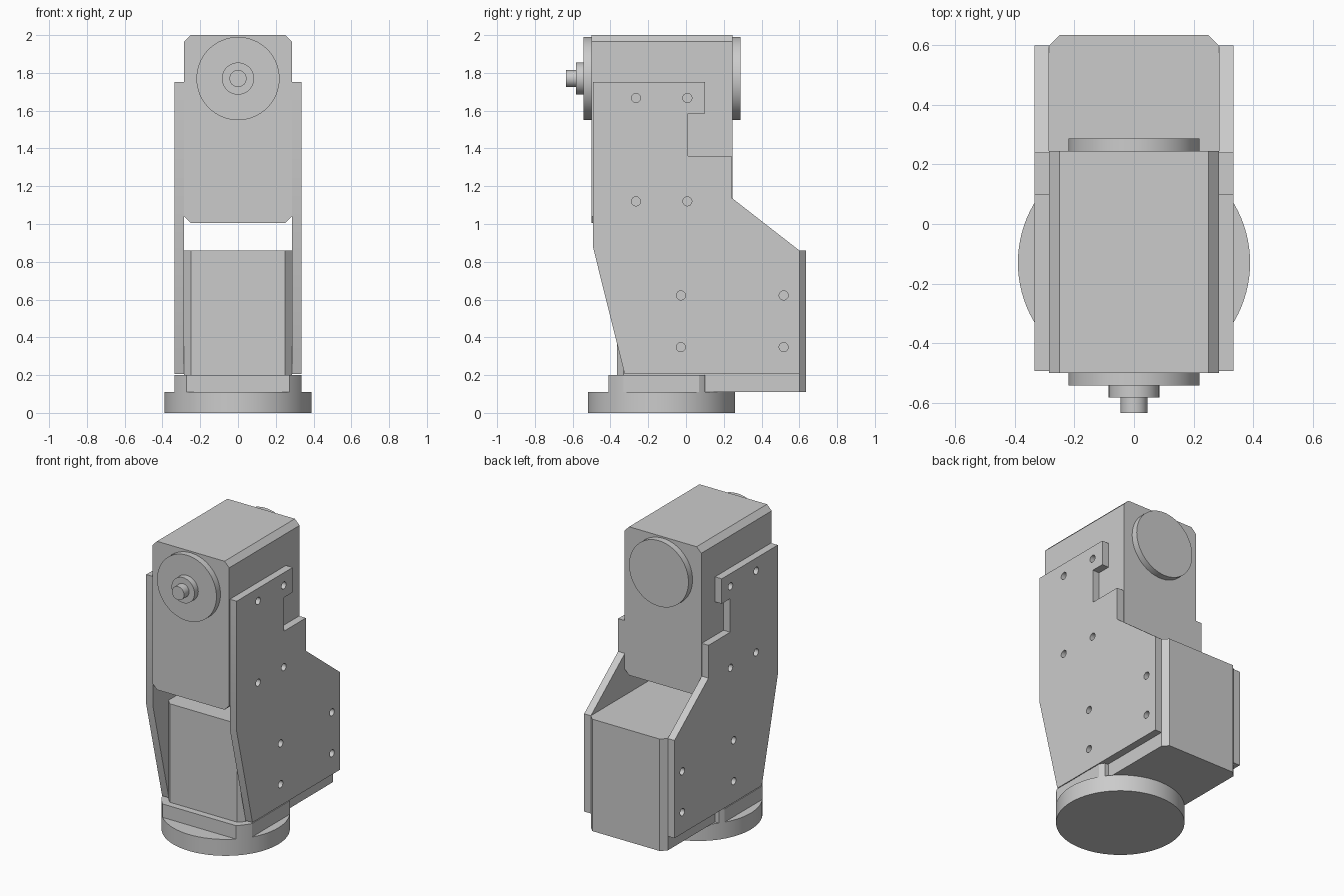
import bpy, bmesh, math
from mathutils import Matrix

old = bpy.data.objects.get("Cube")
if old:
    bpy.data.objects.remove(old, do_unlink=True)

GREY = (0.6, 0.6, 0.6, 1.0)
grey = bpy.data.materials.new("plain grey")
grey.use_nodes = True
grey.diffuse_color = GREY
grey.node_tree.nodes["Principled BSDF"].inputs["Base Color"].default_value = GREY

# Each axis maps a flat outline (u, v) and its depth w into the model
FRAMES = {
    "X": Matrix(((0, 0, 1), (1, 0, 0), (0, 1, 0))),   # u = y, v = z
    "Y": Matrix(((0, 1, 0), (0, 0, 1), (1, 0, 0))),   # u = z, v = x
    "Z": Matrix.Identity(3),                          # u = x, v = y
}


def arc(u, v, r, start, end, n):
    steps = [start + (end - start) * i / n for i in range(n + 1)]
    return [(u + r * math.cos(a), v + r * math.sin(a)) for a in steps]


def circle(u, v, r, n=64):
    return arc(u, v, r, 0, math.tau, n)[:-1]


def chamfered(u0, u1, v0, v1, c):
    return [(u0 + c, v0), (u1 - c, v0), (u1, v0 + c), (u1, v1 - c),
            (u1 - c, v1), (u0 + c, v1), (u0, v1 - c), (u0, v0 + c)]


def extrude(name, axis, low, high, outline, holes=()):
    """Solid from a closed outline, with optional holes, between two depths."""
    curve = bpy.data.curves.new(name, "CURVE")
    curve.dimensions = "2D"
    curve.fill_mode = "BOTH"
    curve.extrude = (high - low) / 2
    for ring in (outline, *holes):
        spline = curve.splines.new("POLY")
        spline.points.add(len(ring) - 1)
        for point, (u, v) in zip(spline.points, ring):
            point.co = (u, v, 0, 1)
        spline.use_cyclic_u = True
    obj = bpy.data.objects.new(name, curve)
    bpy.context.collection.objects.link(obj)
    bpy.ops.object.select_all(action="DESELECT")
    obj.select_set(True)
    bpy.context.view_layer.objects.active = obj
    bpy.ops.object.convert(target="MESH")
    obj = bpy.context.view_layer.objects.active
    mesh = obj.data
    mesh.transform(FRAMES[axis].to_4x4() @ Matrix.Translation((0, 0, (low + high) / 2)))
    bm = bmesh.new()
    bm.from_mesh(mesh)
    bmesh.ops.remove_doubles(bm, verts=bm.verts, dist=0.0001)
    bmesh.ops.recalc_face_normals(bm, faces=bm.faces)
    bm.to_mesh(mesh)
    bm.free()
    mesh.materials.clear()
    mesh.materials.append(grey)
    bpy.ops.object.shade_smooth_by_angle(angle=math.radians(30))
    return obj


# Round base
BASE_Y, BASE_R = -0.13, 0.39
extrude("base_disc", "Z", 0, 0.11, circle(0, BASE_Y, BASE_R, 96))

# Base collar: the same circle trimmed flat at the sides, front and back
side = math.acos(0.335 / BASE_R)
front = math.asin(-0.28 / BASE_R)
back = math.asin(0.23 / BASE_R)
half = arc(0, BASE_Y, BASE_R, front, -side, 8) + arc(0, BASE_Y, BASE_R, side, back, 4)
extrude("base_collar", "Z", 0.11, 0.2, half + [(-x, y) for x, y in reversed(half)])

# Two motor bodies with chamfered long edges
extrude("lower_motor", "Z", 0.11, 0.86, chamfered(-0.285, 0.285, -0.365, 0.635, 0.035))
extrude("upper_motor", "Y", -0.5, 0.245, chamfered(1.005, 2.0, -0.285, 0.285, 0.035))

# Discs and shaft of the upper motor
SHAFT_Z = 1.77
for name, radius, low, high in (("front_disc", 0.22, -0.542, -0.5),
                                ("front_boss", 0.085, -0.582, -0.542),
                                ("front_pin", 0.045, -0.635, -0.582),
                                ("back_disc", 0.22, 0.245, 0.288)):
    extrude(name, "Y", low, high, circle(SHAFT_Z, 0, radius))

# Side plates with screw holes joining the two motors
plate = [(-0.493, 1.752), (0.1, 1.752), (0.1, 1.585), (0.01, 1.585), (0.01, 1.36),
         (0.24, 1.36), (0.24, 1.14), (0.6, 0.86), (0.6, 0.205), (-0.325, 0.205),
         (-0.493, 0.88)]
screws = [(y, z) for y in (-0.265, 0.007) for z in (1.12, 1.667)]
screws += [(y, z) for y in (-0.027, 0.517) for z in (0.348, 0.622)]
holes = [circle(y, z, 0.024, 24) for y, z in screws]
extrude("left_plate", "X", 0.285, 0.335, plate, holes)
extrude("right_plate", "X", -0.335, -0.285, plate, holes)
